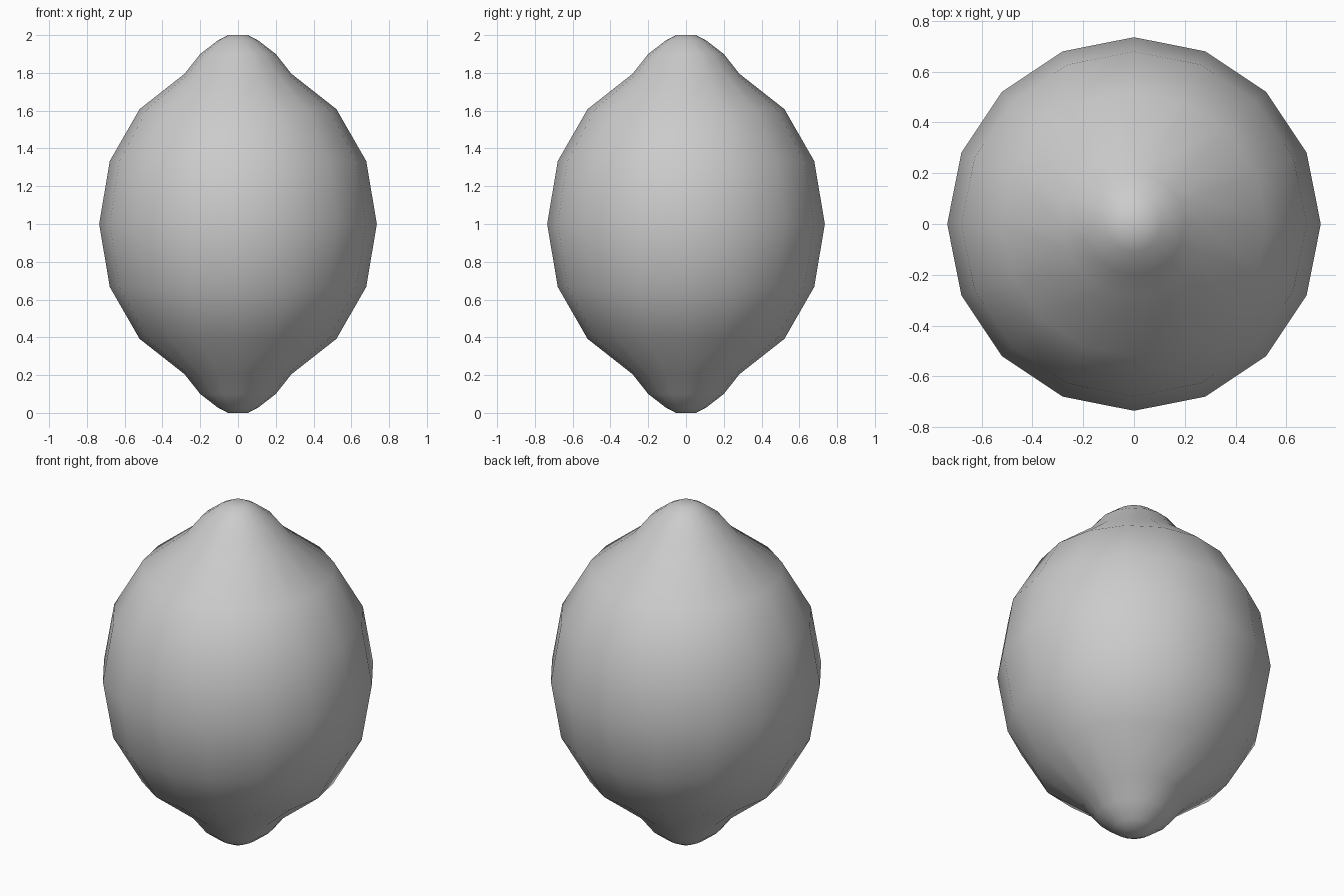
import bpy, bmesh, math

if "Cube" in bpy.data.objects:
    bpy.data.objects.remove(bpy.data.objects["Cube"])

SEGMENTS = 16
# Upper half of the profile: radius, height above the middle
half = [(0.735, 0.0), (0.679, 0.333), (0.521, 0.608), (0.283, 0.795),
        (0.2, 0.9), (0.108, 0.971), (0.053, 1.0)]
profile = [(r, 1 - h) for r, h in reversed(half[1:])] + [(r, 1 + h) for r, h in half]

# Lemon body: rings joined by quads, closed by a fan at each nub
bm = bmesh.new()
rings = []
for r, z in profile:
    rings.append([bm.verts.new((r * math.cos(2 * math.pi * i / SEGMENTS),
                                r * math.sin(2 * math.pi * i / SEGMENTS), z))
                  for i in range(SEGMENTS)])
bottom, top = bm.verts.new((0, 0, 0)), bm.verts.new((0, 0, 2))
for i in range(SEGMENTS):
    j = (i + 1) % SEGMENTS
    for a, b in zip(rings, rings[1:]):
        bm.faces.new((a[i], a[j], b[j], b[i]))
    bm.faces.new((bottom, rings[0][j], rings[0][i]))
    bm.faces.new((top, rings[-1][i], rings[-1][j]))
for f in bm.faces:
    f.smooth = True

mesh = bpy.data.meshes.new("lemon")
bm.to_mesh(mesh)
bm.free()
bpy.context.collection.objects.link(bpy.data.objects.new("lemon", mesh))
